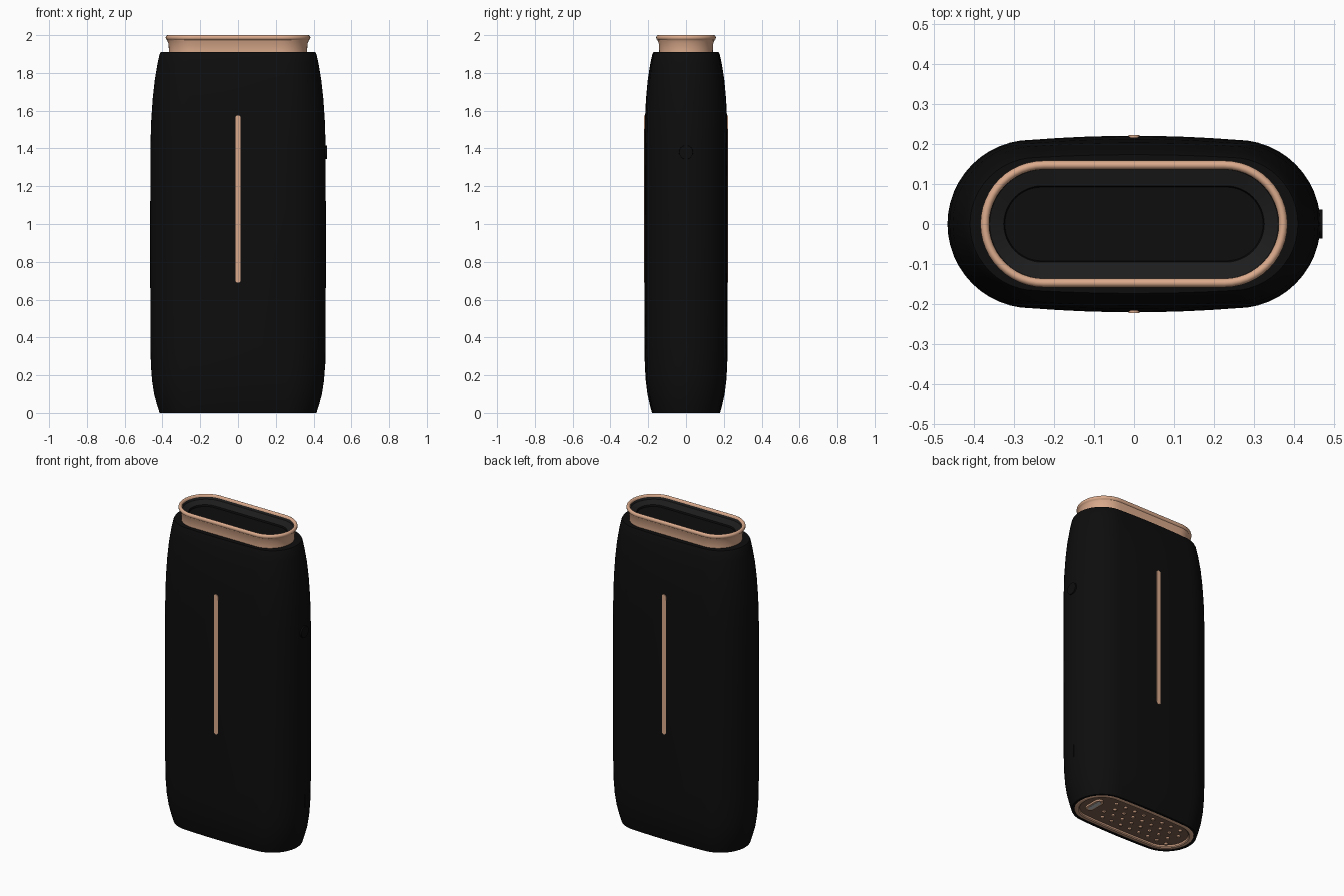
import bpy, bmesh, math
from mathutils import Matrix

if "Cube" in bpy.data.objects:
    bpy.data.objects.remove(bpy.data.objects["Cube"])


def mat(name, rgb):
    m = bpy.data.materials.new(name)
    m.diffuse_color = (*rgb, 1)
    m.use_nodes = True
    m.node_tree.nodes["Principled BSDF"].inputs["Base Color"].default_value = m.diffuse_color
    return m


BLACK = mat("matte_black", (0.004, 0.004, 0.004))
GREY = mat("dark_grey", (0.012, 0.012, 0.012))
COPPER = mat("copper", (0.70, 0.40, 0.26))
BROWN = mat("shaded_copper", (0.22, 0.12, 0.08))
SILVER = mat("silver", (0.6, 0.6, 0.6))


def finish(bm, name, material, angle=35):
    bmesh.ops.recalc_face_normals(bm, faces=bm.faces)
    me = bpy.data.meshes.new(name)
    bm.to_mesh(me)
    bm.free()
    ob = bpy.data.objects.new(name, me)
    bpy.context.collection.objects.link(ob)
    me.materials.append(material)
    bpy.ops.object.select_all(action='DESELECT')
    bpy.context.view_layer.objects.active = ob
    ob.select_set(True)
    bpy.ops.object.shade_smooth_by_angle(angle=math.radians(angle))
    return ob


def stadium(hw, hd, bow=0.0, arc=24, flat=8):
    """Pill outline, long sides bulging outward by bow."""
    r = hd - bow
    c = hw - r
    pts = []
    for s in (1, -1):
        for i in range(arc + 1):
            a = -math.pi / 2 + math.pi * i / arc
            pts.append((s * (c + r * math.cos(a)), s * r * math.sin(a)))
        for i in range(1, flat):
            x = c - 2 * c * i / flat
            pts.append((s * x, s * (r + bow * (1 - (x / c) ** 2))))
    return pts


def loft(name, rings, material, cap_start=False, cap_end=False, closed=False, angle=35):
    """Skin through rings of (z, half width, half depth, bow)."""
    bm = bmesh.new()
    loops = [[bm.verts.new((x, y, z)) for x, y in stadium(w, d, b)] for z, w, d, b in rings]
    pairs = list(zip(loops, loops[1:])) + ([(loops[-1], loops[0])] if closed else [])
    for a, b in pairs:
        for i in range(len(a)):
            j = (i + 1) % len(a)
            bm.faces.new((a[i], a[j], b[j], b[i]))
    if cap_start:
        bm.faces.new(loops[0])
    if cap_end:
        bm.faces.new(loops[-1])
    return finish(bm, name, material, angle)


def pill(name, hw, hd, depth, matrix, material):
    """Small extruded pill, thickness along its local z."""
    bm = bmesh.new()
    f = bm.faces.new([bm.verts.new((x, y, 0)) for x, y in stadium(hw, hd, arc=10, flat=1)])
    ext = bmesh.ops.extrude_face_region(bm, geom=[f])
    vs = [v for v in ext['geom'] if isinstance(v, bmesh.types.BMVert)]
    bmesh.ops.translate(bm, verts=vs, vec=(0, 0, depth))
    bmesh.ops.transform(bm, matrix=matrix, verts=bm.verts)
    return finish(bm, name, material)


# Body shell: tapered at both ends, turned in at the top and bottom openings
loft("body", [
    (0.03, 0.385, 0.150, 0.005), (0.0, 0.40, 0.165, 0.005), (0.0, 0.415, 0.18, 0.007),
    (0.04, 0.428, 0.191, 0.008), (0.10, 0.444, 0.204, 0.009), (0.17, 0.455, 0.213, 0.01),
    (0.25, 0.461, 0.218, 0.01), (0.36, 0.464, 0.22, 0.01), (0.90, 0.465, 0.22, 0.01),
    (1.40, 0.464, 0.22, 0.01), (1.54, 0.460, 0.218, 0.01), (1.66, 0.452, 0.212, 0.01),
    (1.76, 0.441, 0.203, 0.009), (1.85, 0.426, 0.189, 0.008), (1.90, 0.415, 0.178, 0.007),
    (1.91, 0.409, 0.173, 0.007), (1.91, 0.36, 0.138, 0)], BLACK)

# Copper collar with a rolled lip
lip = [(1.987 + 0.013 * math.sin(t), 0.372 + 0.011 * math.cos(t), 0.147 + 0.011 * math.cos(t), 0)
       for t in [math.radians(-70 + 25 * i) for i in range(11)]]
loft("collar", [(1.89, 0.366, 0.142, 0), (1.92, 0.366, 0.142, 0), (1.955, 0.368, 0.144, 0),
                (1.970, 0.374, 0.150, 0)] + lip, COPPER)

# Mouth funnel and floor
loft("mouth_funnel", [(1.985, 0.366, 0.142, 0), (1.972, 0.36, 0.136, 0),
                      (1.955, 0.325, 0.095, 0)], GREY)
loft("mouth_floor", [(1.955, 0.325, 0.095, 0), (1.945, 0.322, 0.092, 0)], BLACK, cap_end=True)

# Copper base rim and recessed base plate
loft("base_rim", [(0.025, 0.40, 0.165, 0.005), (0.004, 0.40, 0.165, 0.005), (0.0, 0.394, 0.159, 0.005),
                  (0.0, 0.376, 0.141, 0.005), (0.005, 0.370, 0.135, 0.005),
                  (0.025, 0.367, 0.132, 0.005)], COPPER, closed=True)
loft("base_plate", [(0.014, 0.372, 0.137, 0.005), (0.03, 0.372, 0.137, 0.005)], BROWN,
     cap_start=True, cap_end=True)

# Staggered studs on the base
bm = bmesh.new()
for row in range(4):
    for col in range(8):
        x = -0.31 + 0.068 * col + (0.034 if row % 2 else 0)
        bmesh.ops.create_cone(bm, cap_ends=True, segments=12, radius1=0.010, radius2=0.012, depth=0.01,
                              matrix=Matrix.Translation((x, -0.084 + 0.056 * row, 0.011)))
finish(bm, "base_studs", COPPER)

# Charging port at the right end of the base
turn = Matrix.Rotation(math.pi / 2, 4, 'Z')
pill("port_frame", 0.066, 0.026, 0.012, Matrix.Translation((0.295, 0, 0.004)) @ turn, COPPER)
pill("port_socket", 0.050, 0.014, 0.006, Matrix.Translation((0.295, 0, 0.002)) @ turn, SILVER)

# Copper strips down the front and back
for name, s in (("front_strip", -1), ("back_strip", 1)):
    upright = Matrix.Rotation(math.pi / 2, 4, 'X') @ Matrix.Rotation(math.pi / 2, 4, 'Z')
    pill(name, 0.443, 0.014, 0.012, Matrix.Translation((0, s * 0.2155 + 0.006, 1.132)) @ upright, COPPER)

# Round side button with a raised bezel
side = Matrix.Translation((0.448, 0, 1.38)) @ Matrix.Rotation(math.pi / 2, 4, 'Y')
bm = bmesh.new()
bmesh.ops.create_cone(bm, cap_ends=True, segments=40, radius1=0.04, radius2=0.036, depth=0.044, matrix=side)
finish(bm, "side_button", BLACK)

# Fine seams on the right side, above the button and near the base
seam = Matrix.Rotation(math.pi / 2, 4, 'Y')
pill("lower_seam", 0.05, 0.003, 0.006, Matrix.Translation((0.4585, 0.01, 0.31)) @ seam, BLACK)
